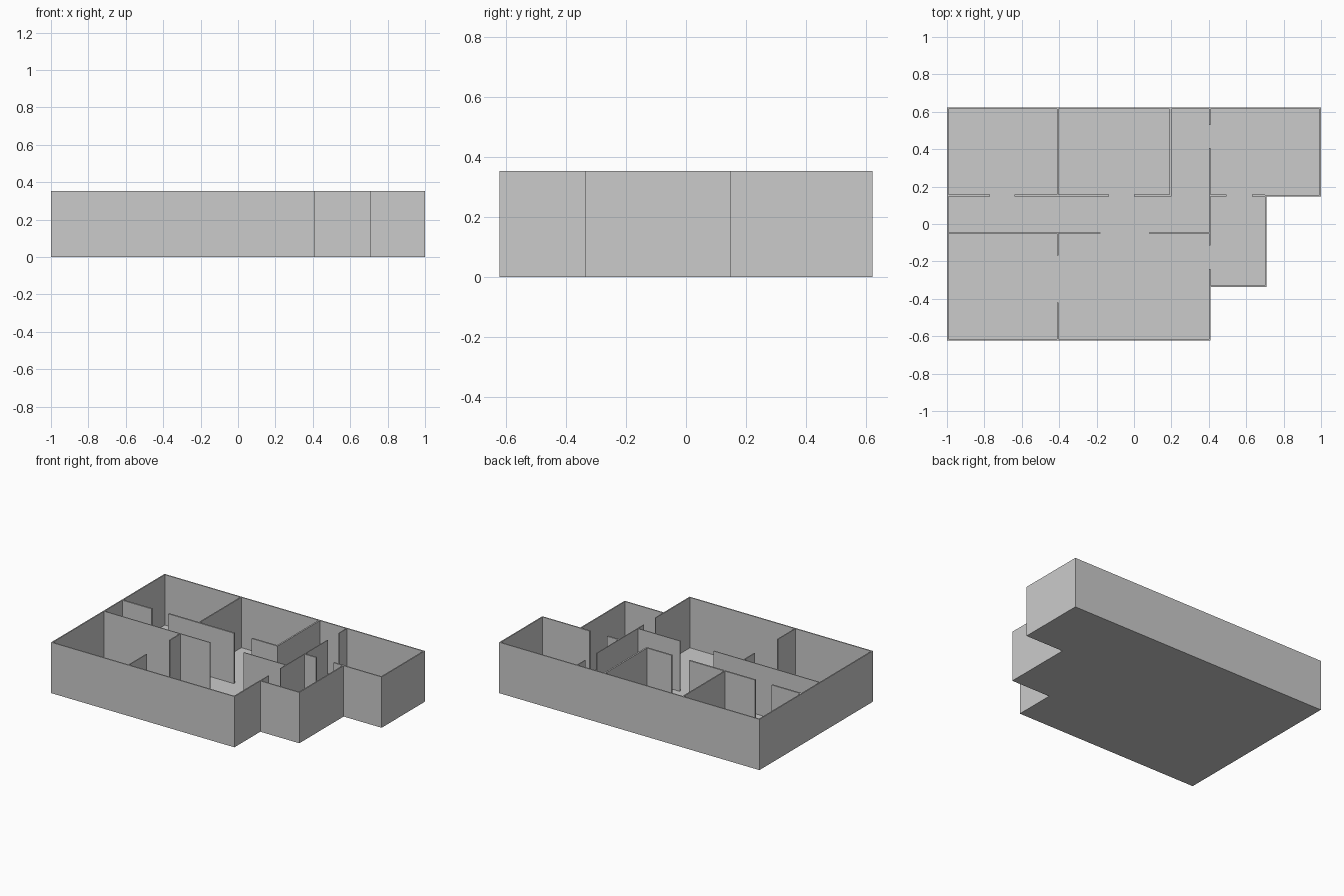
import bpy, bmesh

if "Cube" in bpy.data.objects:
    bpy.data.objects.remove(bpy.data.objects["Cube"])

H = 0.353      # wall top
F = 0.003      # floor slab thickness
T = 0.008      # outer wall thickness
OUTLINE = [(-1, -.622), (.408, -.622), (.408, -.338), (.708, -.338),
           (.708, .148), (1, .148), (1, .622), (-1, .622)]


def finish(bm, name):
    bmesh.ops.recalc_face_normals(bm, faces=bm.faces)
    me = bpy.data.meshes.new(name)
    bm.to_mesh(me)
    bm.free()
    ob = bpy.data.objects.new(name, me)
    bpy.context.collection.objects.link(ob)
    return ob


def outline_face(z):
    bm = bmesh.new()
    face = bm.faces.new([bm.verts.new((x, y, z)) for x, y in OUTLINE])
    bm.normal_update()
    return bm, face


def raise_faces(bm, faces, height):
    out = bmesh.ops.extrude_face_region(bm, geom=faces, use_keep_orig=True)
    verts = [g for g in out["geom"] if isinstance(g, bmesh.types.BMVert)]
    bmesh.ops.translate(bm, verts=verts, vec=(0, 0, height))


def wall(name, x0, x1, y0, y1):
    bm = bmesh.new()
    bmesh.ops.create_cube(bm, size=1)
    bmesh.ops.scale(bm, verts=bm.verts, vec=(x1 - x0, y1 - y0, H - F))
    bmesh.ops.translate(bm, verts=bm.verts,
                        vec=((x0 + x1) / 2, (y0 + y1) / 2, (H + F) / 2))
    finish(bm, name)


# Floor slab
bm, face = outline_face(0)
raise_faces(bm, [face], F)
finish(bm, "floor")

# Outer wall ring: inset the outline, drop the middle, raise the border
bm, face = outline_face(F)
bmesh.ops.inset_region(bm, faces=[face], thickness=T,
                       use_boundary=True, use_even_offset=True)
middle = [f for f in bm.faces if len(f.verts) > 4]
bmesh.ops.delete(bm, geom=middle, context='FACES')
raise_faces(bm, bm.faces[:], H - F)
finish(bm, "outer_walls")

# Corridor back wall, with door gaps
for x0, x1 in [(-1 + T, -.77), (-.64, -.135), (0, .2), (.408, .495), (.63, .7)]:
    wall("corridor_back_wall", x0, x1, .148, .159)

# Corridor front wall
for x0, x1 in [(-1 + T, -.18), (.08, .402)]:
    wall("corridor_front_wall", x0, x1, -.052, -.046)

# Back room dividers
wall("back_room_divider_left", -.412, -.404, .159, .622 - T)
wall("back_room_divider_right", .189, .2, .159, .622 - T)

# Front room divider
for y0, y1 in [(-.622 + T, -.42), (-.168, -.052)]:
    wall("front_room_divider", -.412, -.405, y0, y1)

# Long wall towards the right wing
for y0, y1 in [(-.338, -.24), (-.115, .405), (.53, .622 - T)]:
    wall("right_wing_wall", .402, .408, y0, y1)
